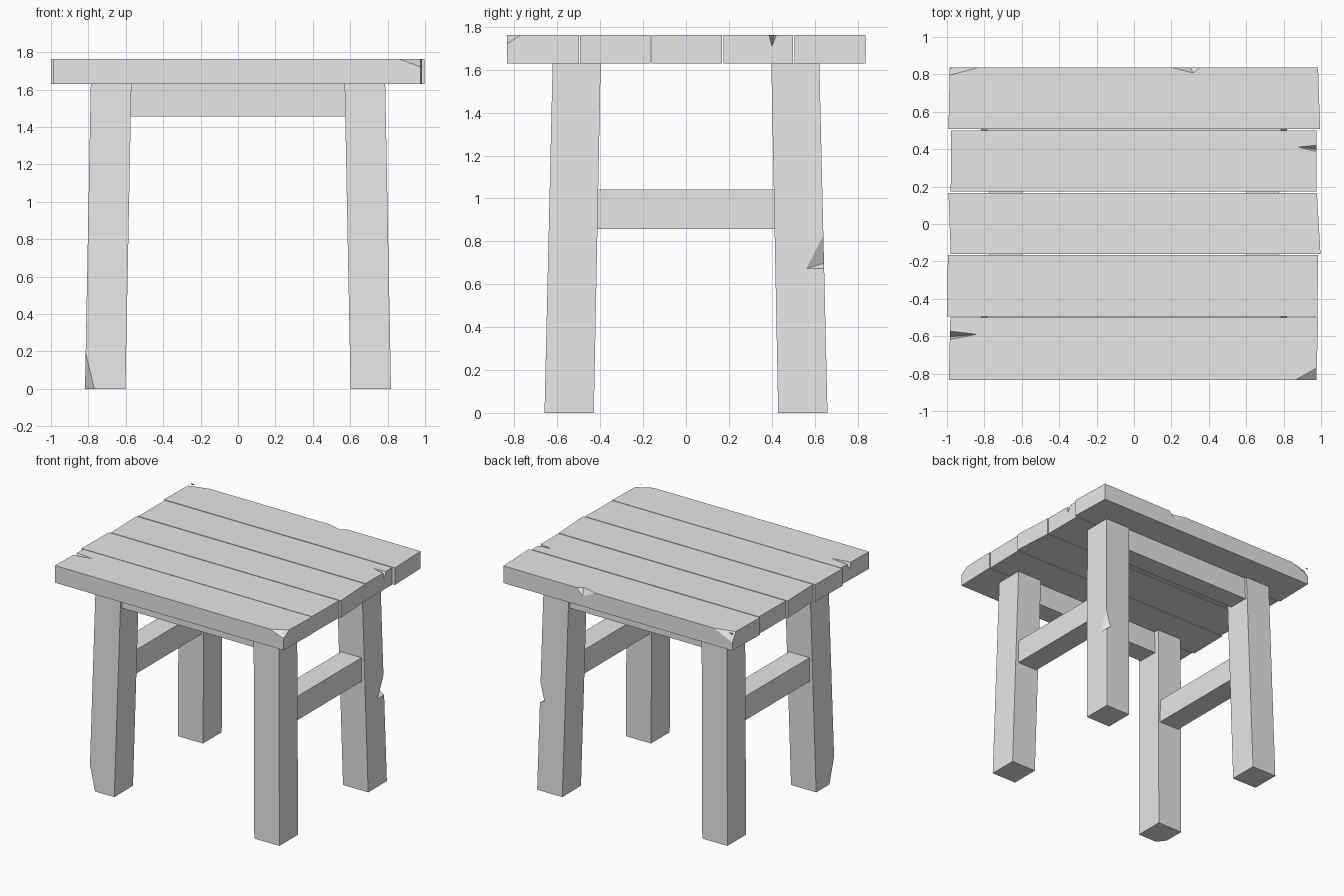
import bpy
import bmesh

cube = bpy.data.objects.get("Cube")
if cube:
    bpy.data.objects.remove(cube, do_unlink=True)

wood = bpy.data.materials.new("plain_grey")
wood.use_nodes = True
GREY = (0.8, 0.8, 0.8, 1)
wood.diffuse_color = GREY
wood.node_tree.nodes["Principled BSDF"].inputs["Base Color"].default_value = GREY


def solid(name, points):
    """Convex flat-faced block around the given corner points."""
    bm = bmesh.new()
    for p in points:
        bm.verts.new(p)
    bmesh.ops.convex_hull(bm, input=bm.verts[:])
    bmesh.ops.dissolve_limit(bm, angle_limit=0.001, verts=bm.verts[:], edges=bm.edges[:])
    bmesh.ops.recalc_face_normals(bm, faces=bm.faces[:])
    mesh = bpy.data.meshes.new(name)
    bm.to_mesh(mesh)
    bm.free()
    mesh.materials.append(wood)
    obj = bpy.data.objects.new(name, mesh)
    bpy.context.collection.objects.link(obj)
    return obj


def box(name, x0, x1, y0, y1, z0, z1):
    return solid(name, [(x, y, z) for x in (x0, x1) for y in (y0, y1) for z in (z0, z1)])


def chip(target, points):
    """Carve a small convex chip out of a part."""
    cutter = solid("chip_cutter", points)
    cutter.hide_render = True
    mod = target.modifiers.new("chip", 'BOOLEAN')
    mod.operation = 'DIFFERENCE'
    mod.solver = 'EXACT'
    mod.object = cutter
    bpy.context.view_layer.objects.active = target
    bpy.ops.object.modifier_apply(modifier=mod.name)
    bpy.data.objects.remove(cutter, do_unlink=True)


# Top planks: y range, left-hand end x at y0/y1, right-hand end x at y0/y1
BOTTOM, TOP = 1.63, 1.763
plank_rows = [
    (-0.835, -0.499, -0.99, -0.982, 0.975, 0.985),
    (-0.494, -0.166, -1.0, -0.995, 0.98, 0.985),
    (-0.160, 0.167, -0.98, -0.992, 0.997, 0.978),
    (0.174, 0.500, -0.98, -0.978, 0.976, 0.976),
    (0.507, 0.838, -0.992, -0.985, 0.995, 0.984),
]
planks = []
for i, (y0, y1, a0, a1, b0, b1) in enumerate(plank_rows):
    outline = [(a0, y0), (b0, y0), (b1, y1), (a1, y1)]
    planks.append(solid(f"top_plank_{i + 1}",
                        [(x, y, z) for x, y in outline for z in (BOTTOM, TOP)]))

# Worn corners and splits in the planks
front, fourth, back = planks[0], planks[3], planks[4]
UP = TOP + 0.02
chip(front, [(0.86, -0.836, TOP), (0.977, -0.77, TOP), (0.976, -0.836, 1.72),
             (0.86, -0.87, UP), (1.02, -0.77, UP), (1.02, -0.87, 1.72)])
chip(front, [(-1.0, -0.56, UP), (-1.0, -0.625, UP), (-0.79, -0.585, UP), (-1.0, -0.605, 1.7)])
chip(fourth, [(0.985, 0.38, UP), (0.985, 0.43, UP), (0.84, 0.415, UP), (0.985, 0.4, 1.705)])
chip(back, [(0.14, 0.842, UP), (0.38, 0.842, UP), (0.32, 0.797, UP), (0.3, 0.842, 1.7)])
chip(back, [(-0.82, 0.84, TOP), (-0.987, 0.795, TOP), (-0.987, 0.84, 1.69),
            (-0.82, 0.87, UP), (-1.03, 0.795, UP), (-1.03, 0.87, 1.69)])

# Four splayed, square legs
legs = {}
for sx, side in ((1, "left"), (-1, "right")):
    for sy, end in ((-1, "front"), (1, "back")):
        corners = [(sx * x, sy * y, 0) for x in (0.602, 0.818) for y in (0.43, 0.66)]
        corners += [(sx * x, sy * y, BOTTOM) for x in (0.57, 0.787) for y in (0.398, 0.622)]
        legs[end, side] = solid(f"{end}_{side}_leg", corners)

# Damage on two leg edges
chip(legs["back", "left"], [(0.808, 0.645, 0.86), (0.81, 0.65, 0.67), (0.81, 0.55, 0.67),
                            (0.765, 0.65, 0.7), (0.86, 0.7, 0.75)])
chip(legs["front", "right"], [(-0.815, -0.657, 0.2), (-0.765, -0.662, -0.005),
                              (-0.82, -0.59, -0.005), (-0.85, -0.7, -0.01)])

# Aprons under the top, front and back
for sy, end in ((-1, "front"), (1, "back")):
    ys = sorted((sy * 0.44, sy * 0.605))
    box(f"{end}_apron", -0.59, 0.59, *ys, 1.455, BOTTOM)

# Side stretchers between front and back legs
for sx, side in ((1, "left"), (-1, "right")):
    xs = sorted((sx * 0.6, sx * 0.775))
    box(f"{side}_stretcher", *xs, -0.43, 0.43, 0.858, 1.043)
